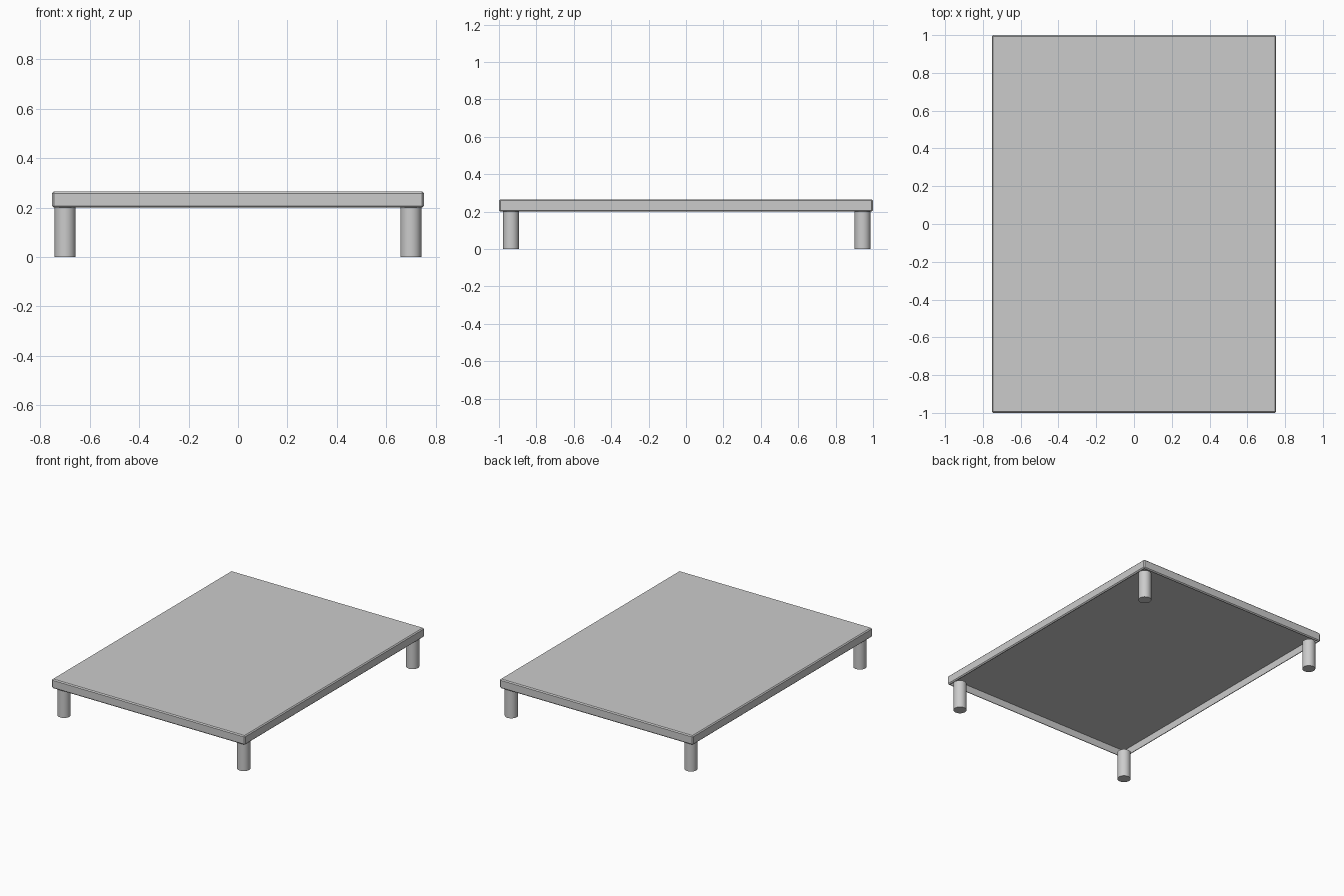
import bpy, bmesh

if "Cube" in bpy.data.objects:
    bpy.data.objects.remove(bpy.data.objects["Cube"])

W, L = 1.505, 2.0          # top width and length
Z0, Z1 = 0.2, 0.265        # underside rim and top surface
WALL, DEPTH = 0.014, 0.05  # rim thickness and recess depth


def new_object(name, bm):
    mesh = bpy.data.meshes.new(name)
    bm.to_mesh(mesh)
    bm.free()
    ob = bpy.data.objects.new(name, mesh)
    bpy.context.collection.objects.link(ob)
    return ob


# Table top: softened slab, hollowed from below to leave a thin rim
bm = bmesh.new()
bmesh.ops.create_cube(bm, size=1)
for v in bm.verts:
    v.co.x *= W
    v.co.y *= L
    v.co.z = Z1 if v.co.z > 0 else Z0
bmesh.ops.bevel(bm, geom=bm.edges[:], offset=0.007, segments=1, affect='EDGES')
bm.normal_update()
bottom = min(bm.faces, key=lambda f: f.normal.z * f.calc_area())
bmesh.ops.inset_region(bm, faces=[bottom], thickness=WALL - 0.007)
ext = bmesh.ops.extrude_discrete_faces(bm, faces=[bottom])
bmesh.ops.translate(bm, verts=ext["faces"][0].verts[:], vec=(0, 0, DEPTH))
bmesh.ops.recalc_face_normals(bm, faces=bm.faces[:])
new_object("table_top", bm)

# Four round corner legs
for side, x in (("left", -0.70), ("right", 0.70)):
    for end, y in (("front", -0.936), ("back", 0.944)):
        bpy.ops.mesh.primitive_cylinder_add(vertices=32, radius=0.0425,
                                            depth=Z0, location=(x, y, Z0 / 2))
        leg = bpy.context.object
        leg.name = f"{end}_{side}_leg"
        bpy.ops.object.shade_smooth_by_angle()
